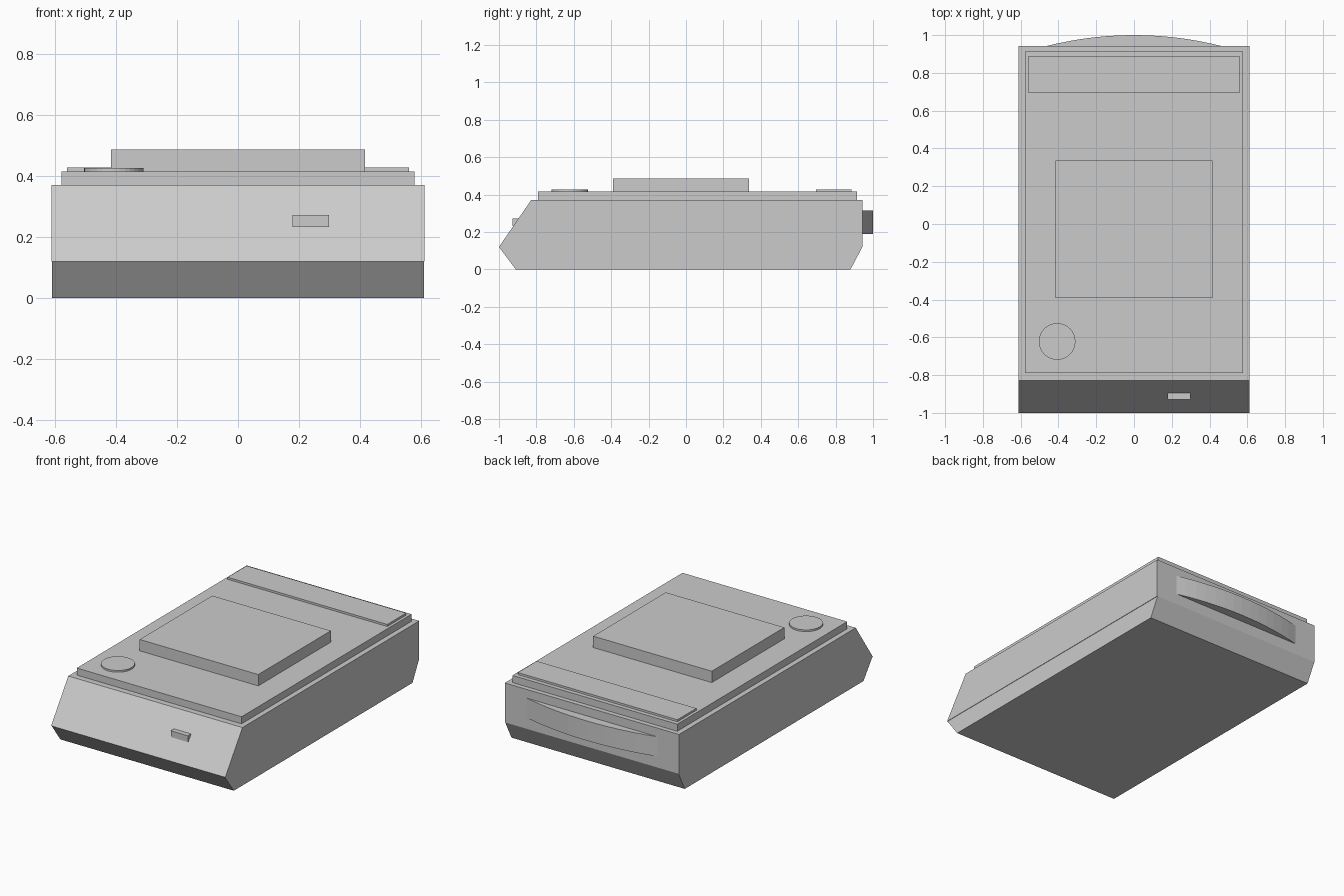
import bpy, math

if "Cube" in bpy.data.objects:
    bpy.data.objects.remove(bpy.data.objects["Cube"])


def extrude(name, outline, lo, hi, place):
    """Prism from a 2D outline; place(u, v, w) maps it into space."""
    n = len(outline)
    verts = [place(u, v, w) for w in (lo, hi) for u, v in outline]
    faces = [tuple(range(n))[::-1], tuple(range(n, 2 * n))]
    faces += [(i, (i + 1) % n, n + (i + 1) % n, n + i) for i in range(n)]
    mesh = bpy.data.meshes.new(name)
    mesh.from_pydata(verts, [], faces)
    obj = bpy.data.objects.new(name, mesh)
    bpy.context.collection.objects.link(obj)
    # Consistent outward normals
    bpy.context.view_layer.objects.active = obj
    obj.select_set(True)
    bpy.ops.object.mode_set(mode='EDIT')
    bpy.ops.mesh.select_all(action='SELECT')
    bpy.ops.mesh.normals_make_consistent(inside=False)
    bpy.ops.object.mode_set(mode='OBJECT')
    obj.select_set(False)
    return obj


def sideways(y, z, x):
    return (x, y, z)


def upward(x, y, z):
    return (x, y, z)


def box(name, x0, x1, y0, y1, z0, z1):
    return extrude(name, [(x0, y0), (x1, y0), (x1, y1), (x0, y1)], z0, z1, upward)


# Casing: tapered base tray and sloped-front upper shell
extrude("base_tray", [(-0.91, 0), (0.88, 0), (0.943, 0.12), (-1, 0.12)],
        -0.608, 0.608, sideways)
extrude("upper_shell", [(-1, 0.12), (0.943, 0.12), (0.943, 0.37), (-0.828, 0.37)],
        -0.611, 0.611, sideways)

# Top details
box("lid_plate", -0.578, 0.578, -0.79, 0.913, 0.37, 0.415)
box("raised_platform", -0.416, 0.416, -0.391, 0.336, 0.415, 0.487)
box("rear_strip", -0.56, 0.56, 0.696, 0.886, 0.415, 0.428)
circle = [(-0.407 + 0.097 * math.cos(a), -0.622 + 0.097 * math.sin(a))
          for a in (math.tau * i / 32 for i in range(32))]
extrude("round_button", circle, 0.415, 0.426, upward)

# Front latch on the slope
box("front_latch", 0.178, 0.298, -0.928, -0.88, 0.232, 0.272)

# Bowed rear grip
half, bulge, steps = 0.46, 0.057, 14
radius = (half ** 2 + bulge ** 2) / (2 * bulge)
span = math.asin(half / radius)
arc = [(radius * math.sin(a), 1 - radius + radius * math.cos(a))
       for a in (span * (1 - 2 * i / steps) for i in range(steps + 1))]
extrude("rear_grip", arc, 0.19, 0.315, upward)
